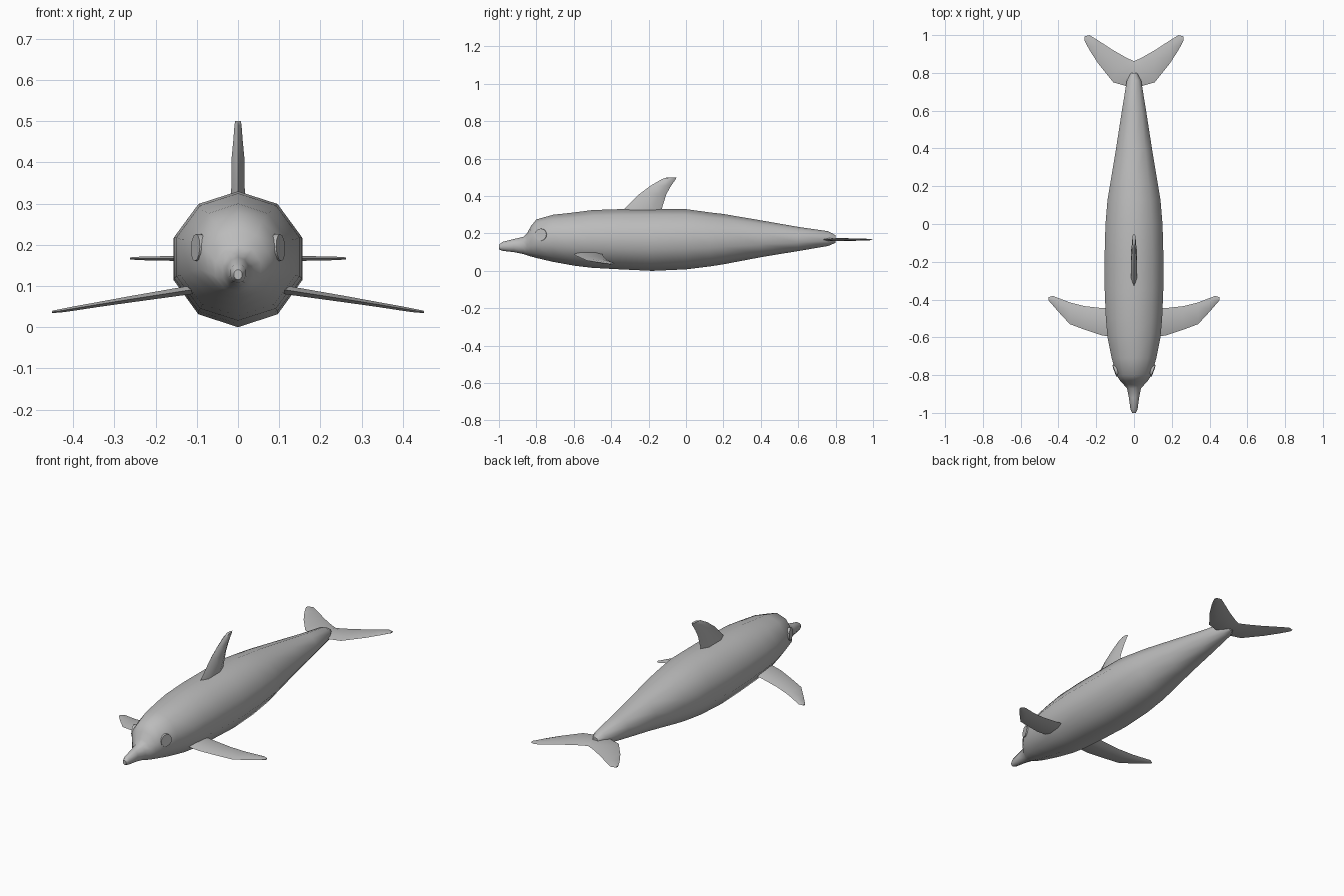
import bpy
import bmesh
from math import cos, sin, tau, radians
from mathutils import Vector, Matrix

cube = bpy.data.objects.get("Cube")
if cube:
    bpy.data.objects.remove(cube, do_unlink=True)

X, Y, Z = Vector((1, 0, 0)), Vector((0, 1, 0)), Vector((0, 0, 1))

skin = bpy.data.materials.new("grey skin")
skin.use_nodes = True
skin.diffuse_color = (0.5, 0.5, 0.5, 1)
skin.node_tree.nodes["Principled BSDF"].inputs["Base Color"].default_value = skin.diffuse_color


def finish(name, bm, angle):
    """Turn a bmesh into a smooth shaded object with sharp corners kept."""
    bmesh.ops.recalc_face_normals(bm, faces=bm.faces)
    mesh = bpy.data.meshes.new(name)
    bm.to_mesh(mesh)
    bm.free()
    mesh.materials.append(skin)
    mesh.shade_smooth()
    mesh.set_sharp_from_angle(angle=radians(angle))
    obj = bpy.data.objects.new(name, mesh)
    bpy.context.collection.objects.link(obj)
    return obj


def loft(name, sections, sides, angle):
    """Skin elliptical sections, each given as centre, first and second half axis."""
    bm = bmesh.new()
    rings = []
    for centre, u, v in sections:
        turns = [tau * i / sides for i in range(sides)]
        rings.append([bm.verts.new(centre + u * cos(t) + v * sin(t)) for t in turns])
    for a, b in zip(rings, rings[1:]):
        for i in range(sides):
            j = (i + 1) % sides
            bm.faces.new((a[i], a[j], b[j], b[i]))
    bm.faces.new(rings[0])
    bm.faces.new(rings[-1])
    return finish(name, bm, angle)


def blade(name, rows, place, thick_axis):
    """Fin from rows of span, leading y, trailing y, height and half thickness."""
    sections = []
    for span, lead, trail, rise, half in rows:
        centre = place(span, (lead + trail) / 2, rise)
        sections.append((centre, Y * (trail - lead) / 2, thick_axis * half))
    return loft(name, sections, 6, 40)


# Body: y, bottom, top, half width
profile = [
    (-1, .115, .14, .01), (-.98, .107, .155, .019), (-.92, .1, .17, .027),
    (-.87, .09, .182, .037), (-.85, .083, .2, .055), (-.83, .077, .238, .073),
    (-.8, .069, .275, .093), (-.71, .048, .3, .118), (-.6, .028, .312, .14),
    (-.5, .016, .325, .149), (-.35, .008, .33, .155), (-.18, 0, .33, .156),
    (0, .008, .33, .151), (.13, .024, .312, .14), (.2, .035, .304, .128),
    (.4, .073, .27, .095), (.6, .106, .235, .064), (.76, .133, .212, .038),
    (.8, .15, .19, .016),
]
widest = cos(tau / 20)
body = [(Vector((0, y, (low + top) / 2)), Z * (top - low) / 2, X * w / widest)
        for y, low, top, w in profile]
loft("body", body, 10, 50)

# Dorsal fin, rising along z
dorsal = [
    (.29, -.36, -.13, 0, .019), (.33, -.33, -.13, 0, .019),
    (.41, -.25, -.105, 0, .018), (.455, -.19, -.08, 0, .013),
    (.49, -.13, -.055, 0, .01), (.5, -.1, -.05, 0, .008),
]
blade("dorsal_fin", dorsal, lambda s, y, r: Vector((r, y, s)), X)

# Paired flippers, tail flukes and eyes
flipper = [
    (.08, -.6, -.45, .096, .013), (.17, -.59, -.445, .082, .011),
    (.26, -.56, -.435, .068, .009), (.34, -.53, -.415, .055, .007),
    (.4, -.465, -.392, .045, .006), (.43, -.43, -.38, .04, .005),
    (.452, -.405, -.388, .037, .003),
]
fluke = [
    (0, .74, .862, .167, .01), (.04, .73, .88, .167, .01),
    (.11, .75, .92, .167, .008), (.19, .85, .972, .167, .006),
    (.235, .92, 1, .167, .005), (.262, .97, .993, .167, .003),
]
for side, sign in (("left", 1), ("right", -1)):
    def outward(span, y, rise):
        return Vector((sign * span, y, rise))

    blade(side + "_flipper", flipper, outward, Z)
    blade(side + "_fluke", fluke, outward, Z)

    # Eye: a shallow disc lying on the side of the head
    facing = Vector((sign, -.35, .05)).to_track_quat("Z", "Y").to_matrix().to_4x4()
    bm = bmesh.new()
    bmesh.ops.create_cone(bm, cap_ends=True, segments=12, radius1=.033, radius2=.033,
                          depth=.016, matrix=Matrix.Translation(outward(.096, -.775, .193)) @ facing)
    finish(side + "_eye", bm, 40)
